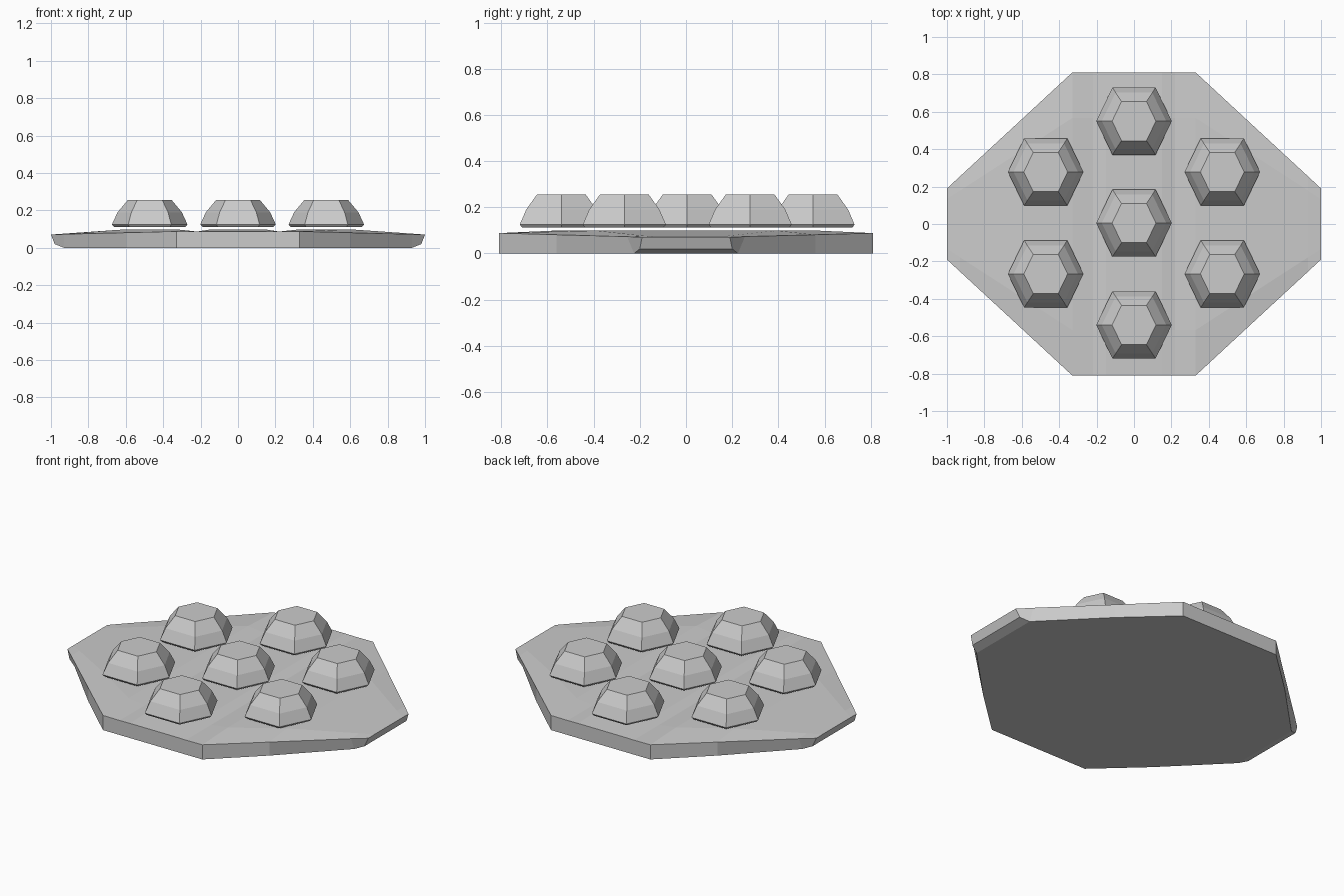
import bpy, bmesh

if "Cube" in bpy.data.objects:
    bpy.data.objects.remove(bpy.data.objects["Cube"])


def make_object(name, bm):
    bmesh.ops.recalc_face_normals(bm, faces=bm.faces)
    me = bpy.data.meshes.new(name)
    bm.to_mesh(me)
    bm.free()
    ob = bpy.data.objects.new(name, me)
    bpy.context.collection.objects.link(ob)
    return ob


def loft(name, rings):
    """Skin matching closed rings of points and cap both ends."""
    bm = bmesh.new()
    loops = [[bm.verts.new(p) for p in ring] for ring in rings]
    n = len(loops[0])
    for a, b in zip(loops, loops[1:]):
        for i in range(n):
            j = (i + 1) % n
            bm.faces.new((a[i], a[j], b[j], b[i]))
    bm.faces.new(loops[0])
    bm.faces.new(loops[-1])
    return make_object(name, bm)


# Octagonal base plate: cross-sections along x with shallow grooves in the top
# x, top half depth, edge z, crest z, bottom x, bottom half depth, bottom z
half = [
    (1.00, 0.19, 0.070, 0.071, 0.98, 0.20, 0.02),
    (0.93, 0.255, 0.073, 0.076, 0.93, 0.225, 0.0),
    (0.60, 0.56, 0.081, 0.099, 0.60, 0.56, 0.0),
    (0.33, 0.81, 0.088, 0.099, 0.33, 0.81, 0.0),
    (0.22, 0.81, 0.087, 0.086, 0.22, 0.81, 0.0),
    (0.15, 0.81, 0.088, 0.098, 0.15, 0.81, 0.0),
]


def section(s, row):
    x, e, ze, zc, bx, be, bz = row
    c = e * 0.7
    return [(s * x, -e, ze), (s * x, -c, zc), (s * x, c, zc), (s * x, e, ze),
            (s * bx, be, bz), (s * bx, -be, bz)]


loft("base_plate", [section(-1, r) for r in half] +
     [section(1, r) for r in reversed(half)])

# Faceted hexagonal studs, floating just above the plate
HEX = [(1, 0), (0.57, 1), (-0.57, 1), (-1, 0), (-0.57, -1), (0.57, -1)]
# half width, half depth, z
stud_profile = [(0.19, 0.17, 0.112), (0.202, 0.18, 0.125),
                (0.172, 0.152, 0.19), (0.117, 0.105, 0.256)]


def stud(name, cx, cy):
    loft(name, [[(cx + a * w, cy + b * d, z) for a, b in HEX]
                for w, d, z in stud_profile])


for i, y in enumerate((-0.54, 0.005, 0.55)):
    stud(f"middle_stud_{i}", 0, y)
for side, sx in (("left", -1), ("right", 1)):
    for end, y in (("front", -0.267), ("back", 0.278)):
        stud(f"{side}_{end}_stud", sx * 0.472, y)
